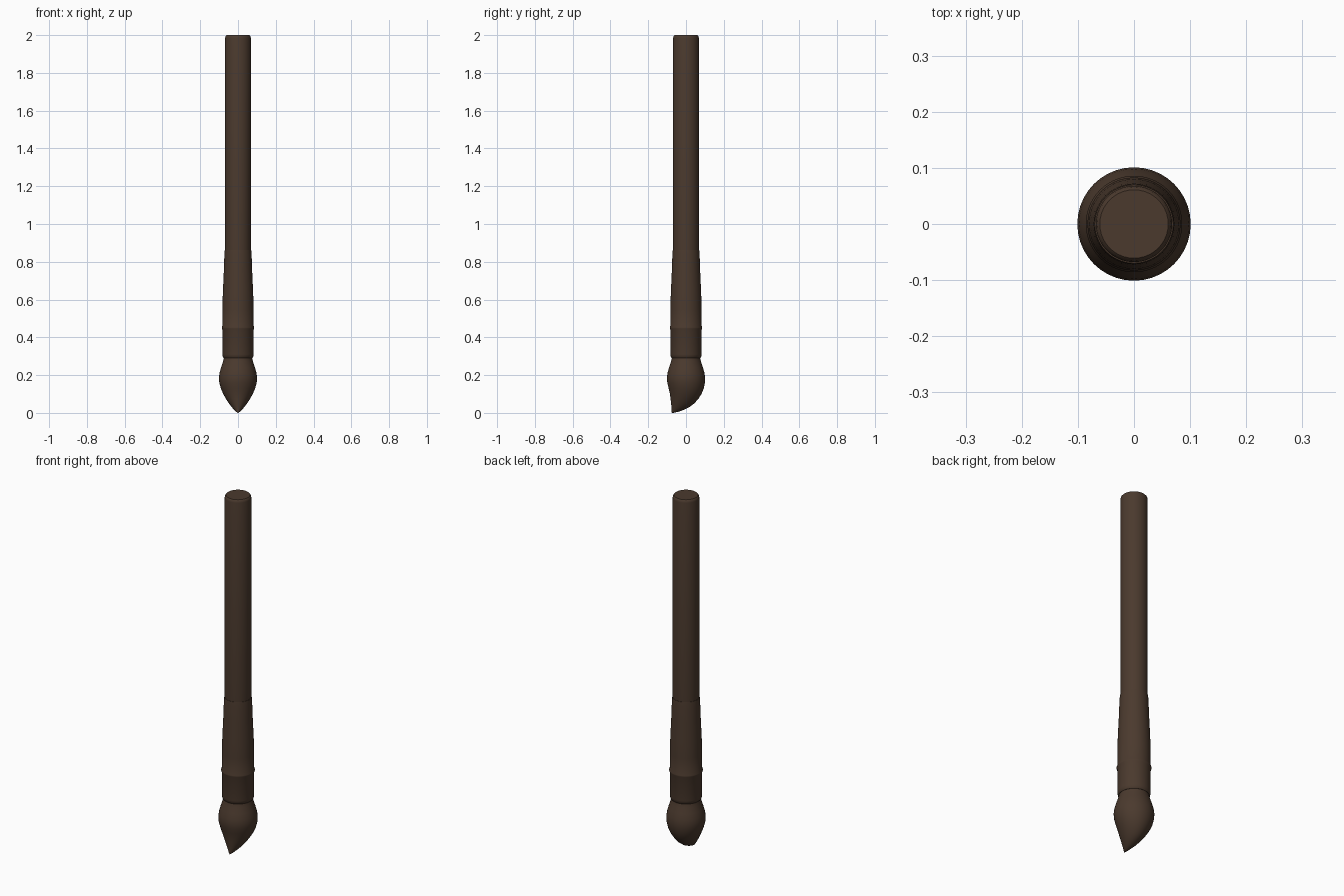
import bpy, bmesh
from math import cos, sin, pi, radians

SIDES = 40
mat = bpy.data.materials.new("dark_brown")
mat.diffuse_color = (0.07, 0.042, 0.027, 1)


def loft(name, rings, angle=35):
    """Skin elliptical rings given as (z, rx, ry, y centre), bottom to top."""
    bm = bmesh.new()
    loops = []
    for z, rx, ry, cy in rings:
        loops.append([bm.verts.new((rx * cos(2 * pi * i / SIDES),
                                    cy + ry * sin(2 * pi * i / SIDES), z))
                      for i in range(SIDES)])
    for a, b in zip(loops, loops[1:]):
        for i in range(SIDES):
            j = (i + 1) % SIDES
            bm.faces.new((a[i], a[j], b[j], b[i]))
    bm.faces.new(loops[0][::-1])
    bm.faces.new(loops[-1])
    mesh = bpy.data.meshes.new(name)
    bm.to_mesh(mesh)
    bm.free()
    mesh.materials.append(mat)
    ob = bpy.data.objects.new(name, mesh)
    bpy.context.collection.objects.link(ob)
    bpy.ops.object.select_all(action='DESELECT')
    ob.select_set(True)
    bpy.context.view_layer.objects.active = ob
    bpy.ops.object.shade_smooth_by_angle(angle=radians(angle))
    return ob


def lathe(name, profile):
    return loft(name, [(z, r, r, 0) for r, z in profile])


# Straight handle with a softened top edge
lathe("handle", [(0.066, 0.80), (0.068, 0.84), (0.068, 1.985),
                 (0.066, 1.995), (0.061, 2.0)])

# Flared ferrule with a rounded lower lip and a faint crimp bead
lathe("ferrule", [(0.076, 0.29), (0.080, 0.294), (0.083, 0.31), (0.083, 0.44),
                  (0.086, 0.447), (0.086, 0.453), (0.083, 0.46), (0.083, 0.55),
                  (0.080, 0.64), (0.075, 0.75), (0.072, 0.84), (0.070, 0.862),
                  (0.066, 0.862)])

# Bristles: z, half width, front y, back y; the tip sweeps to the front
sections = [(0.0, 0.002, -0.075, -0.068), (0.006, 0.010, -0.076, -0.040),
            (0.016, 0.020, -0.076, -0.012), (0.030, 0.033, -0.077, 0.017),
            (0.050, 0.048, -0.079, 0.044), (0.075, 0.064, -0.082, 0.066),
            (0.100, 0.078, -0.085, 0.082), (0.130, 0.091, -0.092, 0.094),
            (0.160, 0.099, -0.099, 0.100), (0.185, 0.101, -0.101, 0.101),
            (0.210, 0.098, -0.098, 0.098), (0.240, 0.090, -0.090, 0.090),
            (0.270, 0.080, -0.080, 0.080), (0.295, 0.074, -0.074, 0.074),
            (0.320, 0.072, -0.072, 0.072)]
loft("bristles", [(z, w, (b - f) / 2, (f + b) / 2) for z, w, f, b in sections], 50)
